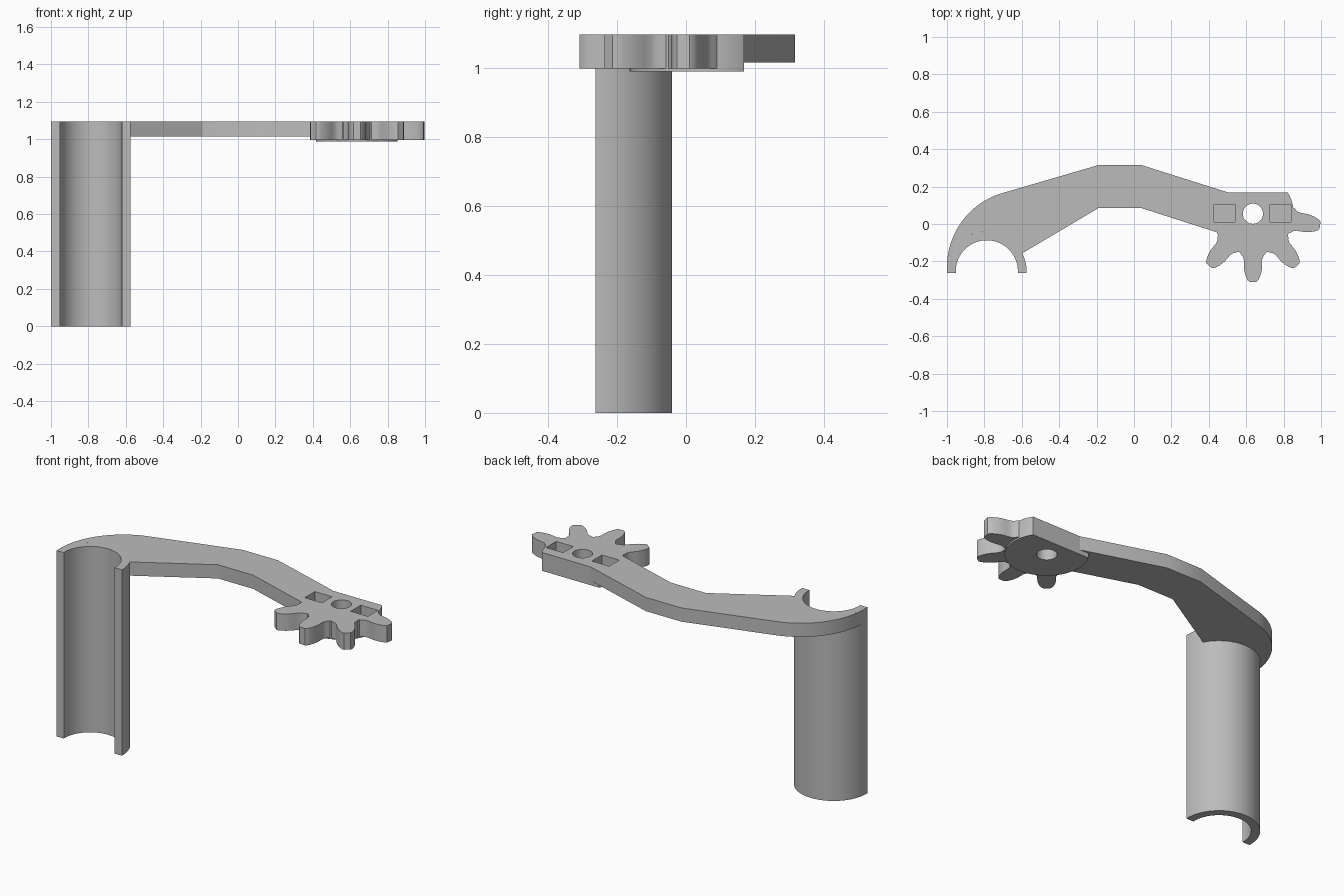
import bpy, bmesh
from math import sin, cos, pi, radians, asin, degrees

if "Cube" in bpy.data.objects:
    bpy.data.objects.remove(bpy.data.objects["Cube"], do_unlink=True)

grey = bpy.data.materials.new("plain grey")
grey.use_nodes = True
colour = (0.5, 0.5, 0.5, 1)
grey.diffuse_color = colour
grey.node_tree.nodes["Principled BSDF"].inputs["Base Color"].default_value = colour


def arc(centre, r, a0, a1, n):
    """Points on an arc, angles in degrees, both ends included."""
    angles = [radians(a0 + (a1 - a0) * i / n) for i in range(n + 1)]
    return [(centre[0] + r * cos(a), centre[1] + r * sin(a)) for a in angles]


def box(x0, x1, y0, y1):
    return [(x0, y0), (x1, y0), (x1, y1), (x0, y1)]


def plate(name, loops, z0, z1):
    """Extrude an outline (first loop) with holes (other loops) from z0 to z1."""
    bm = bmesh.new()
    edges = []
    for loop in loops:
        vs = [bm.verts.new((x, y, z0)) for x, y in loop]
        edges += [bm.edges.new((v, vs[i - 1])) for i, v in enumerate(vs)]
    bmesh.ops.triangle_fill(bm, edges=edges, use_beauty=True, normal=(0, 0, 1))
    ext = bmesh.ops.extrude_face_region(bm, geom=bm.faces[:])
    top = [g for g in ext["geom"] if isinstance(g, bmesh.types.BMVert)]
    bmesh.ops.translate(bm, verts=top, vec=(0, 0, z1 - z0))
    bmesh.ops.recalc_face_normals(bm, faces=bm.faces[:])
    mesh = bpy.data.meshes.new(name)
    bm.to_mesh(mesh)
    bm.free()
    mesh.materials.append(grey)
    ob = bpy.data.objects.new(name, mesh)
    bpy.context.collection.objects.link(ob)
    bpy.ops.object.select_all(action='DESELECT')
    ob.select_set(True)
    bpy.context.view_layer.objects.active = ob
    bpy.ops.object.shade_smooth_by_angle(angle=radians(25))
    return ob


TOP = 1.096
ARM_Z, GEAR_Z, DISC_Z = 1.015, 0.997, 0.988

# Half-round sleeve
bore = (-0.787, -0.253)
R_OUT, R_IN, END = 0.213, 0.166, -0.262
sleeve = ([(bore[0] + R_OUT, END)] + arc(bore, R_OUT, 0, 180, 48) + [(bore[0] - R_OUT, END)]
          + [(bore[0] - R_IN, END)] + arc(bore, R_IN, 180, 0, 48) + [(bore[0] + R_IN, END)])
plate("sleeve", [sleeve], 0, TOP)

# Gear segment: root circle, flat back edge and four teeth
hub = (0.636, 0.055)
ROOT, BACK = 0.218, 0.168
flat = degrees(asin((BACK - hub[1]) / ROOT))
flank = [(0.218, 0.064), (0.228, 0.055), (0.245, 0.049), (0.27, 0.049), (0.295, 0.048),
         (0.32, 0.043), (0.34, 0.036), (0.356, 0.028), (0.364, 0.018)]


def tooth(angle):
    pts = [(r, -w) for r, w in flank] + [(r, w) for r, w in reversed(flank)]
    c, s = cos(radians(angle)), sin(radians(angle))
    return [(hub[0] + r * c - w * s, hub[1] + r * s + w * c) for r, w in pts]


outline = []
for a in (-130, -90, -50, -10):
    outline += arc(hub, ROOT, a - 21, a - 19, 2) + tooth(a)
outline += arc(hub, ROOT, 9, flat, 8) + arc(hub, ROOT, 180 - flat, 207, 18)
shaft_hole = arc(hub, 0.054, 0, 350, 35)
sockets = [box(0.428, 0.541, 0.01, 0.104), box(0.728, 0.84, 0.01, 0.104)]
plate("gear_segment", [outline, shaft_hole] + sockets, GEAR_Z, TOP)

# Thin disc closing the sockets from below
disc = arc(hub, ROOT, 180 - flat, 360 + flat, 60)
plate("hub_disc", [disc, shaft_hole], DISC_Z, GEAR_Z)

# Bent arm between the sleeve and the gear
arm = arc((-0.588, -0.23), 0.412, 180, 106, 24)
arm += [(-0.19, 0.315), (0.04, 0.315), (0.505, BACK)]
arm += arc(hub, ROOT, 180 - flat, 207, 18)
arm += [(0.04, 0.085), (-0.19, 0.085)]
arm += arc(bore, R_OUT, 27, 173, 40)
plate("arm", [arm], ARM_Z, TOP)
